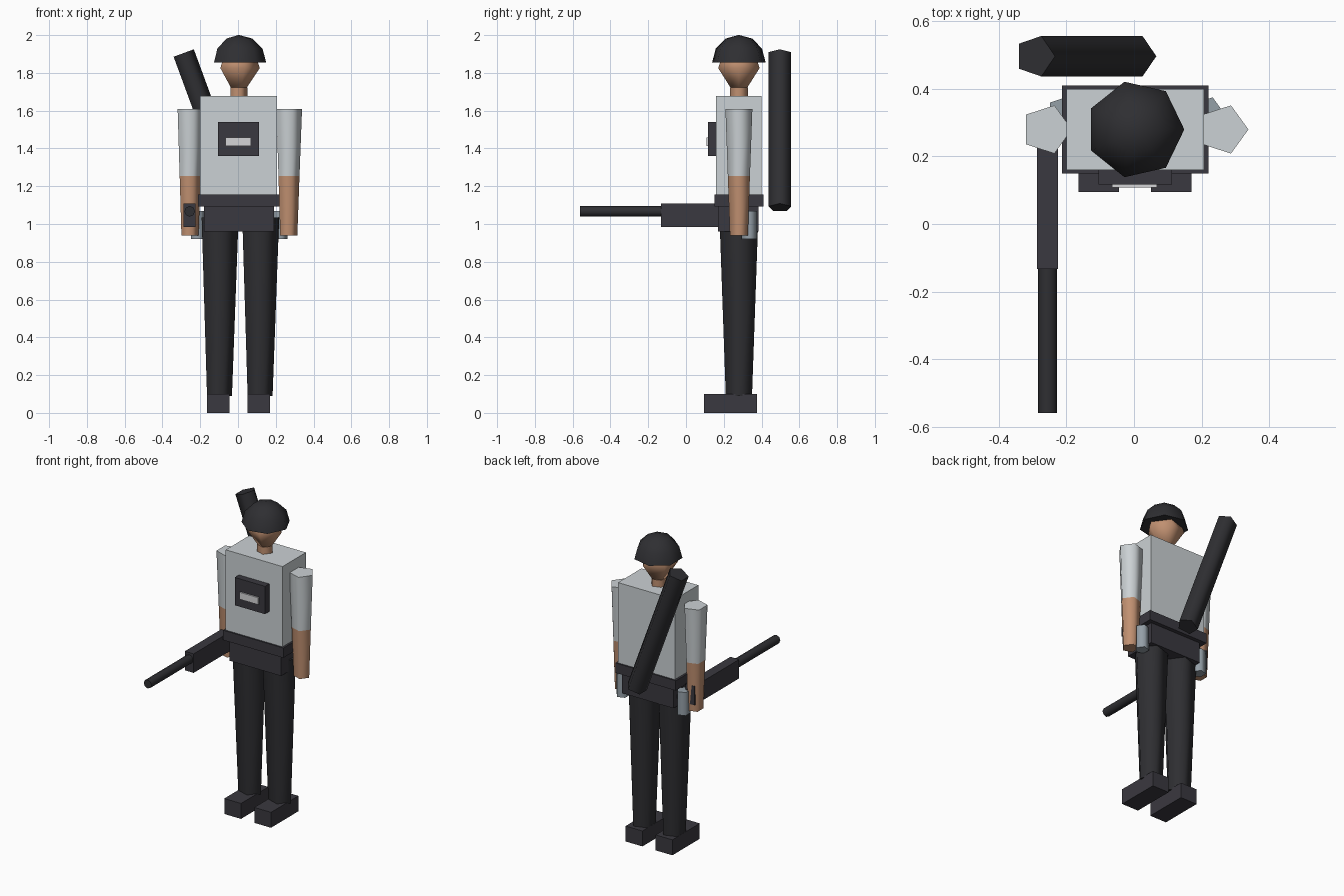
import bpy, bmesh, math
from mathutils import Matrix, Vector

cube = bpy.data.objects.get("Cube")
if cube:
    bpy.data.objects.remove(cube, do_unlink=True)


def material(name, rgb):
    m = bpy.data.materials.new(name)
    m.use_nodes = True
    m.diffuse_color = (*rgb, 1)
    m.node_tree.nodes["Principled BSDF"].inputs["Base Color"].default_value = (*rgb, 1)
    return m


cloth = material("black cloth", (0.028, 0.028, 0.032))
gear = material("charcoal gear", (0.042, 0.040, 0.050))
shirt = material("pale grey shirt", (0.60, 0.64, 0.66))
skin = material("skin", (0.53, 0.28, 0.165))
steel = material("blue grey steel", (0.30, 0.35, 0.39))
label = material("light label", (0.66, 0.66, 0.68))


def finish(name, bm, mat):
    """Turn a bmesh into an object."""
    bmesh.ops.recalc_face_normals(bm, faces=bm.faces)
    mesh = bpy.data.meshes.new(name)
    bm.to_mesh(mesh)
    bm.free()
    mesh.materials.append(mat)
    ob = bpy.data.objects.new(name, mesh)
    bpy.context.collection.objects.link(ob)
    return ob


def box(name, mat, x, y, z):
    """Box from its (low, high) range on each axis."""
    bm = bmesh.new()
    bmesh.ops.create_cube(bm, size=1)
    size = [b - a for a, b in (x, y, z)]
    mid = [(a + b) / 2 for a, b in (x, y, z)]
    bmesh.ops.transform(bm, verts=bm.verts,
                        matrix=Matrix.Translation(mid) @ Matrix.Diagonal((*size, 1)))
    return finish(name, bm, mat)


def turned(name, mat, profile, place, sides=5):
    """Capped turned solid: (radius, height) rings, first corner on local +x."""
    bm = bmesh.new()
    rings = []
    for r, h in profile:
        angles = [math.tau * i / sides for i in range(sides)]
        rings.append([bm.verts.new((r * math.cos(a), r * math.sin(a), h)) for a in angles])
    for low, high in zip(rings, rings[1:]):
        for i in range(sides):
            j = (i + 1) % sides
            bm.faces.new((low[i], low[j], high[j], high[i]))
    bm.faces.new(rings[0][::-1])
    bm.faces.new(rings[-1])
    bmesh.ops.remove_doubles(bm, verts=bm.verts, dist=0.0005)
    bmesh.ops.recalc_face_normals(bm, faces=bm.faces)
    # smooth round the sides, sharp at the caps
    for f in bm.faces:
        f.smooth = True
    for e in bm.edges:
        e.smooth = e.calc_face_angle(0) < math.radians(76)
    bmesh.ops.transform(bm, verts=bm.verts, matrix=place)
    return finish(name, bm, mat)


def at(x, y, z=0):
    return Matrix.Translation((x, y, z))


BODY_Y = 0.28

# Limbs, boots and hip canisters on both sides
for side, s in (("left", 1), ("right", -1)):
    leg_x = 0.11 if s > 0 else -0.105
    arm_x = 0.264 if s > 0 else -0.259
    turned(side + "_leg", cloth, [(0.073, 0.09), (0.108, 1.035)], at(leg_x, BODY_Y))
    box(side + "_boot", gear, (leg_x - 0.06, leg_x + 0.06), (0.095, 0.375), (0, 0.1))
    turned(side + "_sleeve", shirt, [(0.0616, 1.255), (0.075, 1.61)], at(arm_x, BODY_Y))
    turned(side + "_forearm", skin, [(0.05, 0.94), (0.0616, 1.255)], at(arm_x, BODY_Y))
    turned(side + "_hip_canister", steel, [(0.042, 0.92), (0.042, 1.07)],
           at(0.22 if s > 0 else -0.215, 0.335))

# Trunk
box("hips", gear, (-0.18, 0.19), (0.17, 0.385), (0.96, 1.1))
box("belt", gear, (-0.213, 0.22), (0.15, 0.41), (1.093, 1.157))
box("torso", shirt, (-0.2, 0.207), (0.16, 0.4), (1.157, 1.677))
box("chest_pouch", gear, (-0.105, 0.112), (0.117, 0.162), (1.36, 1.54))
box("pouch_plate", label, (-0.065, 0.068), (0.108, 0.1175), (1.413, 1.458))

# Neck, head and helmet
turned("neck", skin, [(0.05, 1.67), (0.05, 1.722)], at(0, BODY_Y))
turned("head", skin, [(0.045, 1.72), (0.115, 1.825), (0.1, 1.87), (0.05, 1.93)],
       at(0, BODY_Y))
R = 0.145
dome = [(R * math.cos(a), R * math.sin(a)) for a in (math.pi / 6 * k for k in range(4))]
turned("helmet", cloth, dome[:3] + [(0, R)], at(0.004, BODY_Y, 1.856), sides=7)

# Slung tube leaning across the back
low, high = Vector((0.007, 0.497, 1.087)), Vector((-0.293, 0.497, 1.903))
axis = high - low
lean = Matrix.Rotation(math.atan2(axis.x, axis.z), 4, "Y")
turned("back_tube", cloth, [(0.063, 0), (0.063, axis.length)],
       Matrix.Translation(low) @ lean)

# Hand-held launcher
box("launcher_body", gear, (-0.288, -0.225), (-0.133, 0.325), (0.985, 1.108))
turned("launcher_barrel", cloth, [(0.028, 0), (0.028, 0.44)],
       at(-0.256, -0.12, 1.067) @ Matrix.Rotation(math.pi / 2, 4, "X"), sides=8)
